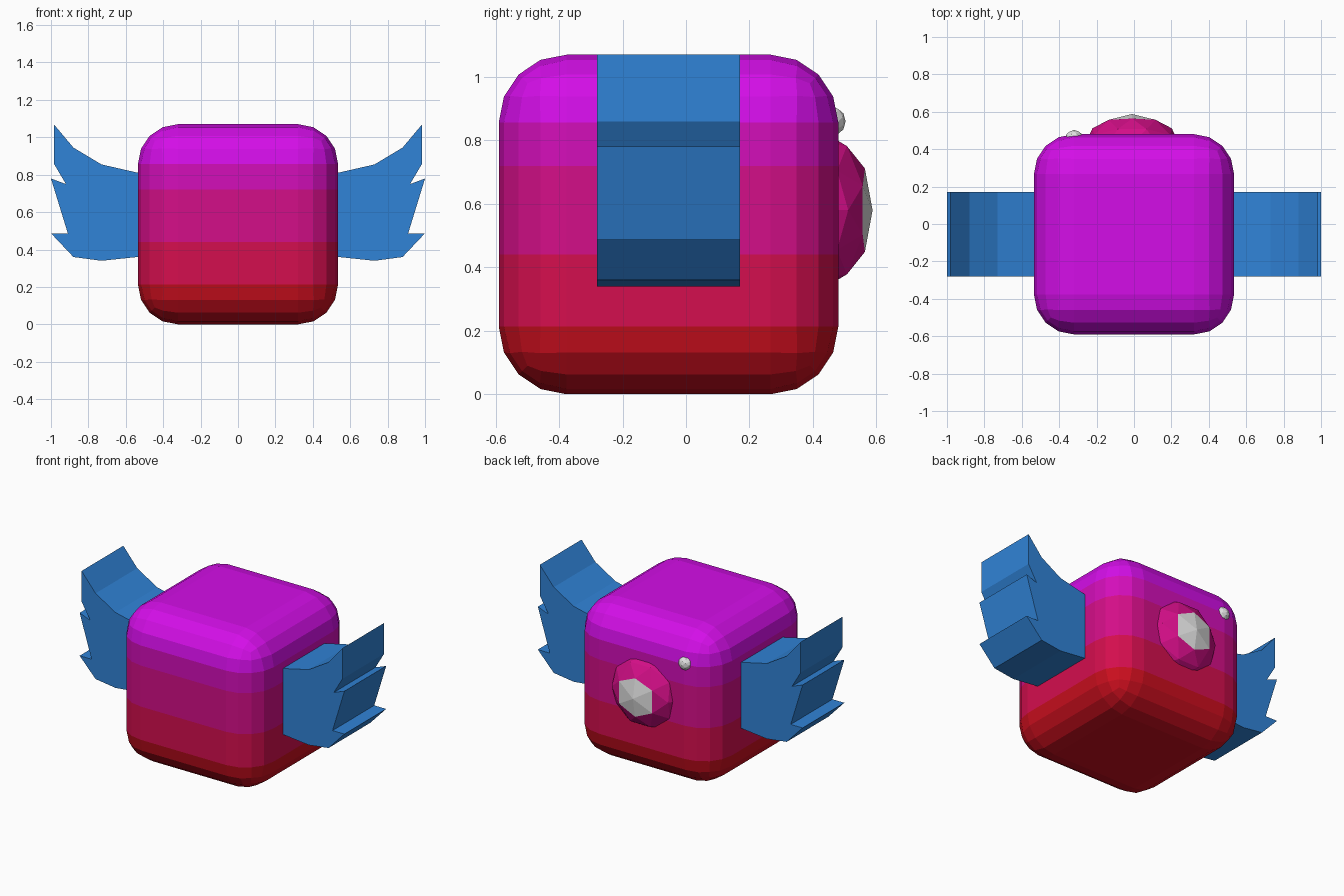
import bpy, bmesh
from mathutils import Vector

if "Cube" in bpy.data.objects:
    bpy.data.objects.remove(bpy.data.objects["Cube"])


def mat(name, srgb):
    m = bpy.data.materials.new(name)
    lin = [((c / 255 + 0.055) / 1.055) ** 2.4 if c > 10 else c / 255 / 12.92 for c in srgb]
    m.diffuse_color = (*lin, 1)
    m.use_nodes = True
    m.node_tree.nodes["Principled BSDF"].inputs["Base Color"].default_value = m.diffuse_color
    return m


RED = mat("red", (203, 14, 30))
CRIMSON = mat("crimson", (212, 14, 78))
PINK = mat("pink", (212, 14, 136))
MAGENTA = mat("magenta", (212, 14, 186))
PURPLE = mat("purple", (212, 14, 232))
BLUE = mat("blue", (48, 131, 215))
GREY = mat("light_grey", (225, 225, 225))


def make(name, bm, mats):
    bmesh.ops.recalc_face_normals(bm, faces=bm.faces[:])
    me = bpy.data.meshes.new(name)
    bm.to_mesh(me)
    bm.free()
    for m in mats:
        me.materials.append(m)
    ob = bpy.data.objects.new(name, me)
    bpy.context.collection.objects.link(ob)
    return ob


# Rounded cube body, cut into horizontal colour bands
S, R, YC = 1.07, 0.213, -0.055
bm = bmesh.new()
bmesh.ops.create_cube(bm, size=S)
bmesh.ops.translate(bm, verts=bm.verts[:], vec=(0, YC, S / 2))
bmesh.ops.bevel(bm, geom=bm.edges[:], offset=R, offset_type='OFFSET', segments=4,
                profile=0.5, affect='EDGES')
for z in (0.44, 0.72):
    bmesh.ops.bisect_plane(bm, geom=bm.verts[:] + bm.edges[:] + bm.faces[:],
                           plane_co=(0, 0, z), plane_no=(0, 0, 1))
for f in bm.faces:
    z = f.calc_center_median().z
    f.material_index = sum(z > t for t in (0.214, 0.44, 0.72, 0.856))
make("body", bm, [RED, CRIMSON, PINK, MAGENTA, PURPLE])

# Feathered wings, one extruded profile mirrored to both sides
WING = [(0.52, 0.807), (0.73, 0.855), (0.88, 0.945), (0.985, 1.07), (0.985, 0.86),
        (0.92, 0.75), (1.0, 0.78), (0.91, 0.487), (1.0, 0.487), (0.88, 0.36),
        (0.73, 0.34), (0.52, 0.362)]
for side, label in ((1, "right_wing"), (-1, "left_wing")):
    bm = bmesh.new()
    face = bm.faces.new([bm.verts.new((side * x, -0.28, z)) for x, z in WING])
    ext = bmesh.ops.extrude_face_region(bm, geom=[face], use_keep_orig=True)
    verts = [g for g in ext["geom"] if isinstance(g, bmesh.types.BMVert)]
    bmesh.ops.translate(bm, verts=verts, vec=(0, 0.45, 0))
    make(label, bm, [BLUE])


def faceted_ball(center, scale):
    """Hull of icosahedron corners and edge midpoints, 80 triangles."""
    phi = (1 + 5 ** 0.5) / 2
    base = [(0, 1, phi), (1, phi, 1 + phi), (0, 0, 1)]
    points = set()
    for b in base:
        for k in range(3):
            for sx in (1, -1):
                for sy in (1, -1):
                    for sz in (1, -1):
                        v = Vector((b[0] * sx, b[1] * sy, b[2] * sz))
                        if abs(b[1]) == phi:  # edge midpoints
                            v = Vector((phi * sx, 1 * sy, (1 + phi) * sz))
                        v.normalize()
                        p = (v[k], v[(k + 1) % 3], v[(k + 2) % 3])
                        points.add(tuple(round(c, 5) + 0.0 for c in p))
    bm = bmesh.new()
    for x, z, y in sorted(points):
        bm.verts.new((center[0] + x * scale[0], center[1] + y * scale[1],
                      center[2] + z * scale[2]))
    bmesh.ops.convex_hull(bm, input=bm.verts[:])
    return bm


# Big flattened ball with a grey central patch
NOSE = Vector((-0.01, 0.426, 0.58))
bm = faceted_ball(NOSE, (0.25, 0.162, 0.25))
for f in bm.faces:
    c = f.calc_center_median() - NOSE
    if c.y > 0 and any(abs(v.co.x - NOSE.x) < 0.01 and abs(v.co.z - NOSE.z) < 0.01
                       for v in f.verts):
        f.material_index = 1
make("round_snout", bm, [PINK, GREY])

# Small eye bead
make("eye_bead", faceted_ball((-0.32, 0.457, 0.86), (0.048, 0.046, 0.048)), [GREY])
